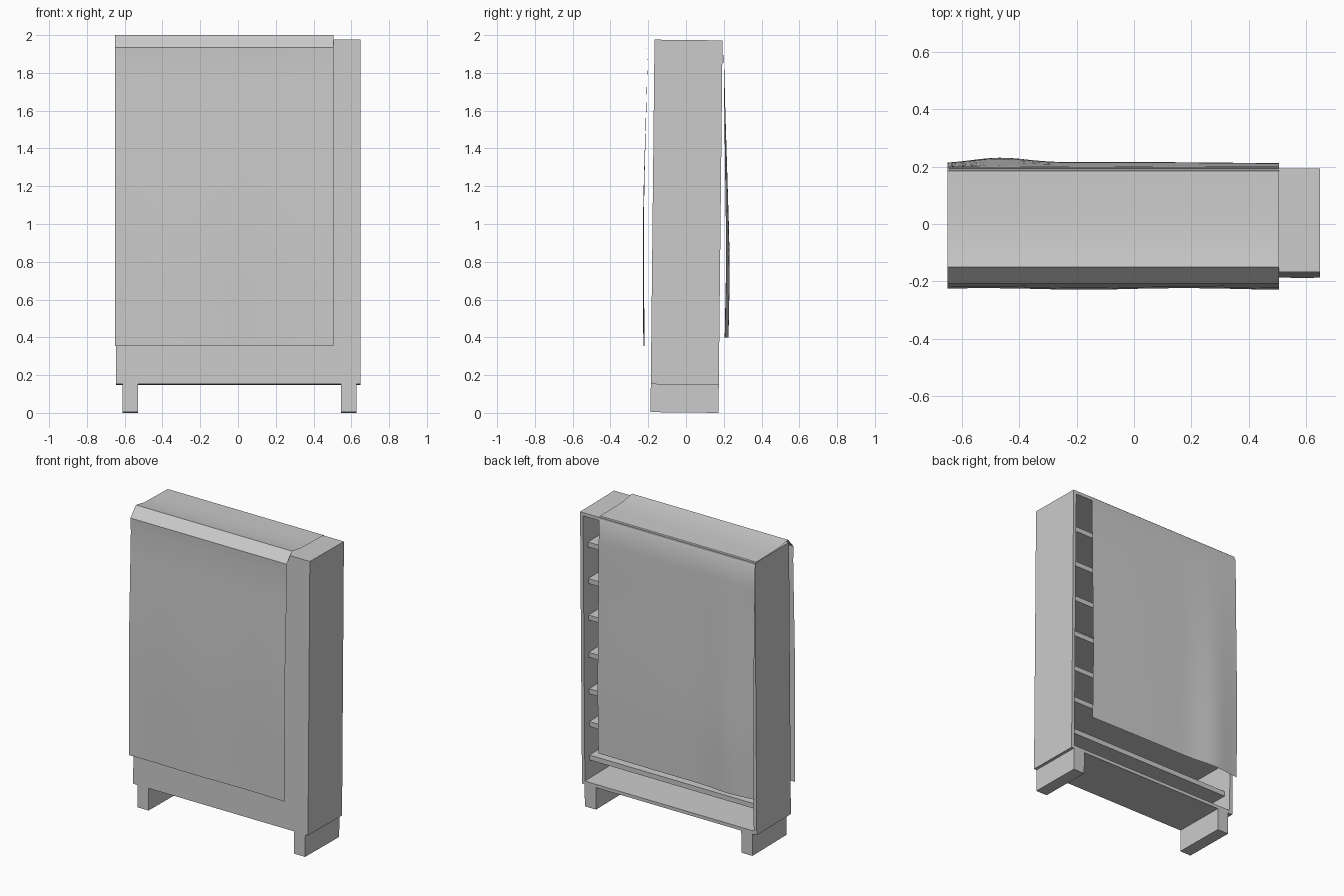
import bpy, math
from mathutils import Vector

if "Cube" in bpy.data.objects:
    bpy.data.objects.remove(bpy.data.objects["Cube"])

TILT = -0.0108          # cabinet leans slightly backwards
L, R = -0.645, 0.648    # cabinet sides
F, B = -0.18, 0.18      # cabinet front / open back
BOT, TOP, T = 0.148, 1.972, 0.022


def box(name, x0, x1, y0, y1, z0, z1):
    """Box from its limits, leaning with the cabinet."""
    bpy.ops.mesh.primitive_cube_add(size=1)
    ob = bpy.context.object
    ob.name = name
    for v in ob.data.vertices:
        v.co = Vector(((x0 + x1) / 2 + v.co.x * (x1 - x0),
                       (y0 + y1) / 2 + v.co.y * (y1 - y0),
                       (z0 + z1) / 2 + v.co.z * (z1 - z0)))
    ob.rotation_euler.x = TILT
    ob.location = (0, -0.008, 0.002)
    return ob


# cabinet shell, open at the back
box("side_left", L, L + T, F, B, BOT, TOP)
box("side_right", R - T, R, F, B, BOT, TOP)
box("top_panel", L + T, R - T, F, B, TOP - T, TOP)
box("bottom_panel", L + T, R - T, F, B, BOT, BOT + T)
box("front_panel", L + T, R - T, F, F + T, BOT + T, TOP - T)

# shelves, set in from the open side
for i, z in enumerate((0.325, 0.55, 0.77, 1.015, 1.265, 1.51, 1.755)):
    box(f"shelf_{i + 1}", L + T, R - T, F + T, B - 0.05, z - 0.033, z)

# runner feet
box("foot_left", -0.612, -0.53, F, B, 0, BOT)
box("foot_right", 0.545, 0.628, F, B, 0, BOT)

# cloth draped over the top: (y, z) profile from front hem to back hem
PROFILE = [(-0.223, 0.355), (-0.224, 0.55), (-0.226, 0.75), (-0.226, 1.0),
           (-0.221, 1.25), (-0.214, 1.5), (-0.208, 1.7), (-0.204, 1.845),
           (-0.208, 1.935), (-0.15, 2.0), (-0.06, 1.984), (0.06, 1.981),
           (0.185, 1.979), (0.198, 1.95), (0.201, 1.8), (0.203, 1.6),
           (0.206, 1.4), (0.209, 1.2), (0.212, 1.0), (0.213, 0.85),
           (0.212, 0.7), (0.209, 0.55), (0.206, 0.4)]
NX = 32
verts, faces = [], []
for i in range(NX + 1):
    x = -0.65 + 1.155 * i / NX
    fold = math.exp(-((x + 0.47) / 0.14) ** 2)       # soft fold near the left
    for y, z in PROFILE:
        drop = max(0.0, min(1.0, (1.93 - z) / 1.2))
        if y > 0.1:
            y += drop * (0.02 * fold + 0.003 * math.cos(4 * x))
        elif y < -0.1:
            y += drop * 0.003 * math.sin(9 * x)
        verts.append((x, y, z))
n = len(PROFILE)
for i in range(NX):
    for j in range(n - 1):
        a = i * n + j
        faces.append((a, a + n, a + n + 1, a + 1))
me = bpy.data.meshes.new("draped_cloth")
me.from_pydata(verts, [], faces)
cloth = bpy.data.objects.new("draped_cloth", me)
bpy.context.collection.objects.link(cloth)
bpy.ops.object.select_all(action='DESELECT')
cloth.select_set(True)
bpy.context.view_layer.objects.active = cloth
bpy.ops.object.shade_smooth_by_angle(angle=math.radians(25))
